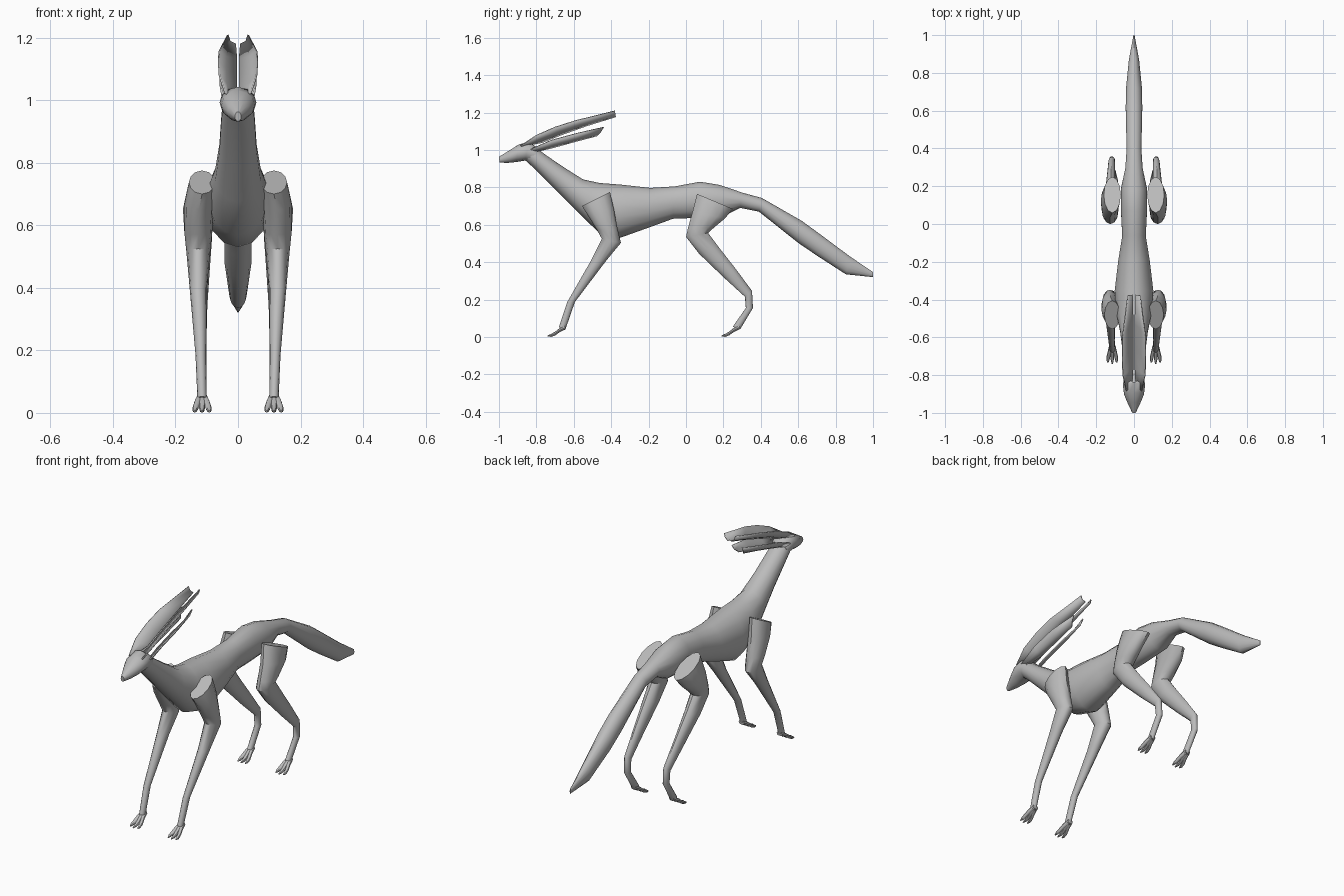
import bpy, bmesh, math
from mathutils import Vector

fur = bpy.data.materials.new("grey_fur")
fur.diffuse_color = (0.5, 0.5, 0.5, 1)


def loft(bm, rings, n=12):
    """Oval rings (y1, z1, y2, z2, centre x, half width) joined into a closed skin."""
    loops = []
    for y1, z1, y2, z2, cx, w in rings:
        c = Vector((cx, (y1 + y2) / 2, (z1 + z2) / 2))
        h = Vector((0, (y1 - y2) / 2, (z1 - z2) / 2))
        loop = []
        for i in range(n):
            a = 2 * math.pi * i / n
            loop.append(bm.verts.new(c + h * math.cos(a) + Vector((w * math.sin(a), 0, 0))))
        loops.append(loop)
    for a, b in zip(loops, loops[1:]):
        for i in range(n):
            j = (i + 1) % n
            bm.faces.new((a[i], a[j], b[j], b[i]))
    bm.faces.new(loops[0])
    bm.faces.new(loops[-1])


def finish(bm, name, mirror=False):
    bmesh.ops.recalc_face_normals(bm, faces=bm.faces)
    me = bpy.data.meshes.new(name)
    bm.to_mesh(me)
    bm.free()
    me.materials.append(fur)
    ob = bpy.data.objects.new(name, me)
    bpy.context.collection.objects.link(ob)
    if mirror:
        m = ob.modifiers.new("both_sides", 'MIRROR')
        m.use_axis = (True, False, False)
    bpy.ops.object.select_all(action='DESELECT')
    ob.select_set(True)
    bpy.context.view_layer.objects.active = ob
    bpy.ops.object.shade_smooth_by_angle(angle=math.radians(40))
    return ob


# Head, from muzzle to back of skull
bm = bmesh.new()
loft(bm, [(-1.0, .963, -.997, .932, 0, .010),
          (-.945, .997, -.95, .931, 0, .034),
          (-.893, 1.030, -.91, .935, 0, .053),
          (-.84, 1.042, -.86, .943, 0, .059),
          (-.79, 1.010, -.82, .93, 0, .050)])
finish(bm, "head")

# Neck, trunk and tail in one skin
trunk = [(-.82, 1.028, -.86, .945, .050), (-.75, .973, -.81, .90, .055),
         (-.65, .905, -.70, .79, .061), (-.55, .842, -.585, .675, .075),
         (-.46, .823, -.476, .567, .097), (-.353, .815, -.353, .530, .105),
         (-.19, .797, -.19, .588, .085), (-.06, .805, -.07, .632, .064),
         (.075, .830, .04, .636, .070), (.18, .813, .20, .645, .070),
         (.30, .772, .29, .690, .047), (.406, .743, .39, .670, .040),
         (.62, .620, .60, .503, .045), (.72, .547, .70, .435, .044),
         (.877, .430, .855, .335, .028), (1.0, .347, 1.0, .320, .003)]
bm = bmesh.new()
loft(bm, [(a, b, c, d, 0, w) for a, b, c, d, w in trunk], 14)
finish(bm, "body_and_tail")


def leg(name, rings, ankle_y):
    bm = bmesh.new()
    loft(bm, rings)
    # Three splayed toes
    for s in (-1, 0, 1):
        toe = []
        for d, z, r, spread in ((-.012, .052, .011, .006), (.02, .037, .011, .013),
                                (.045, .018, .010, .020), (.065, .009, .008, .023),
                                (.079 if s else .086, .005, .003, .023)):
            t = min(r, z)
            toe.append((ankle_y - d, z + t, ankle_y - d, z - t, .115 + s * spread, r))
        loft(bm, toe, 8)
    return finish(bm, name, mirror=True)


leg("front_legs", [(-.556, .700, -.406, .775, .115, .042),
                   (-.525, .650, -.385, .680, .125, .047),
                   (-.475, .570, -.365, .575, .127, .044),
                   (-.450, .525, -.348, .503, .127, .038),
                   (-.515, .396, -.425, .410, .127, .028),
                   (-.636, .185, -.594, .187, .119, .017),
                   (-.680, .052, -.643, .045, .115, .015)], -.655)

leg("hind_legs", [(.059, .765, .250, .685, .115, .045),
                  (.035, .670, .210, .635, .127, .049),
                  (.010, .580, .150, .585, .127, .045),
                  (.000, .535, .118, .556, .125, .041),
                  (.070, .445, .175, .480, .125, .035),
                  (.200, .320, .265, .365, .122, .024),
                  (.315, .215, .353, .246, .118, .017),
                  (.320, .155, .358, .155, .117, .016),
                  (.250, .055, .290, .042, .115, .014)], .275)


def blade(name, outer, inner):
    """Thin leaf between an outer and an inner edge, curved a little across."""
    bm = bmesh.new()
    rows = []
    for o, i in zip(outer, inner):
        o, i = Vector(o), Vector(i)
        mid = (o + i) / 2 + Vector((.006, 0, -.006))
        rows.append([bm.verts.new(p) for p in (o, mid, i)])
    for a, b in zip(rows, rows[1:]):
        for k in (0, 1):
            bm.faces.new((a[k], a[k + 1], b[k + 1], b[k]))
    ob = finish(bm, name, mirror=True)
    s = ob.modifiers.new("thickness", 'SOLIDIFY')
    s.thickness = .006
    s.offset = 0


# Swept-back ears, set in a V
blade("upper_ears",
      [(.040, -.885, 1.022), (.059, -.80, 1.078), (.062, -.70, 1.122),
       (.060, -.59, 1.157), (.033, -.38, 1.209)],
      [(.012, -.86, 1.030), (.005, -.77, 1.040), (.004, -.67, 1.080),
       (.004, -.53, 1.130), (.008, -.375, 1.178)])
blade("lower_ears",
      [(.048, -.84, 1.000), (.057, -.72, 1.052), (.055, -.58, 1.090), (.030, -.44, 1.122)],
      [(.025, -.81, .990), (.012, -.72, 1.010), (.010, -.60, 1.043), (.012, -.475, 1.076)])
